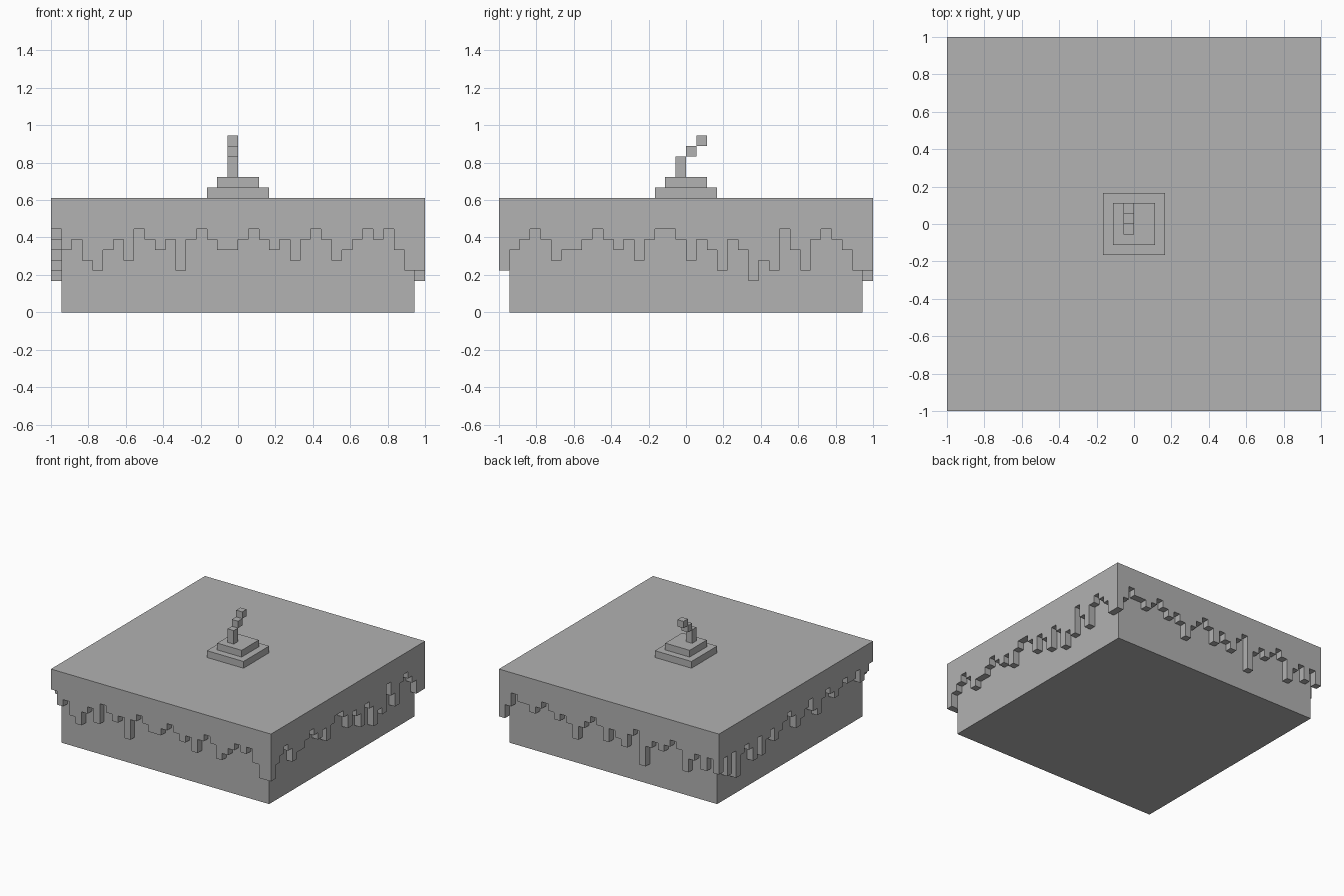
import bpy
import bmesh
from mathutils import Vector

cube = bpy.data.objects.get("Cube")
if cube:
    bpy.data.objects.remove(cube, do_unlink=True)

N = 36                # blocks along each side
UNIT = 2 / N          # size of one block
HALF = N // 2
LID_BOTTOM, LID_TOP = 8, 11

grey = bpy.data.materials.new("plain grey")
grey.use_nodes = True
colour = (0.445, 0.445, 0.445, 1)
grey.diffuse_color = colour
grey.node_tree.nodes["Principled BSDF"].inputs["Base Color"].default_value = colour


def add_object(name, bm):
    """Scale block units to scene units and link the mesh as an object."""
    bmesh.ops.scale(bm, vec=(UNIT, UNIT, UNIT), verts=bm.verts)
    mesh = bpy.data.meshes.new(name)
    bm.to_mesh(mesh)
    bm.free()
    mesh.materials.append(grey)
    obj = bpy.data.objects.new(name, mesh)
    bpy.context.collection.objects.link(obj)
    return obj


def box(name, low, high):
    """Box between two corners given in block units."""
    low, high = Vector(low), Vector(high)
    bm = bmesh.new()
    bmesh.ops.create_cube(bm, size=1)
    bmesh.ops.scale(bm, vec=high - low, verts=bm.verts)
    bmesh.ops.translate(bm, vec=(low + high) / 2, verts=bm.verts)
    return add_object(name, bm)


def block_shell(name, blocks):
    """Outer skin of a set of blocks, merged into large flat faces."""
    bm = bmesh.new()
    for block in blocks:
        for axis in range(3):
            for side in (0, 1):
                beside = list(block)
                beside[axis] += 2 * side - 1
                if tuple(beside) in blocks:
                    continue
                u, v = (axis + 1) % 3, (axis + 2) % 3
                corners = []
                for du, dv in ((0, 0), (1, 0), (1, 1), (0, 1)):
                    point = list(block)
                    point[axis] += side
                    point[u] += du
                    point[v] += dv
                    corners.append(bm.verts.new(point))
                bm.faces.new(corners if side else corners[::-1])
    bmesh.ops.remove_doubles(bm, verts=bm.verts, dist=0.01)
    bmesh.ops.dissolve_limit(bm, angle_limit=0.01, verts=bm.verts, edges=bm.edges)
    return add_object(name, bm)


# Height at which each column of dripping icing ends, one digit per column
front_drips = "867546758767478766787675787567878644"   # left to right, +x last
right_drips = "467875667876757887576476354864787644"   # front to back
back_drips = "468776787676467875765783676787467575"    # from +x to -x
left_drips = "574736764746756787567865787678778678"    # back to front

# Icing: a full slab plus a ring of hanging columns
icing = {(x, y, z) for x in range(-HALF, HALF) for y in range(-HALF, HALF)
         for z in range(LID_BOTTOM, LID_TOP)}


def hang(drips, place, skip_ends):
    for i, end in enumerate(drips):
        if skip_ends and i in (0, N - 1):
            continue
        x, y = place(i)
        icing.update((x, y, z) for z in range(int(end), LID_BOTTOM))


hang(front_drips, lambda i: (i - HALF, -HALF), False)
hang(back_drips, lambda i: (HALF - 1 - i, HALF - 1), False)
hang(right_drips, lambda i: (HALF - 1, i - HALF), True)
hang(left_drips, lambda i: (-HALF, HALF - 1 - i), True)
block_shell("icing", icing)

# Cake body, one block inside the icing
inner = HALF - 1
box("cake_body", (-inner, -inner, 0), (inner, inner, LID_BOTTOM))

# Stepped topping
for name, half, z in (("topping_lower", 3, LID_TOP), ("topping_upper", 2, LID_TOP + 1)):
    box(name, (-half, -half, z), (half, half, z + 1))

# Stem leaning backwards in steps
stem_base = LID_TOP + 2
box("stem_lower", (-1, -1, stem_base), (0, 0, stem_base + 2))
box("stem_middle", (-1, 0, stem_base + 2), (0, 1, stem_base + 3))
box("stem_tip", (-1, 1, stem_base + 3), (0, 2, stem_base + 4))
